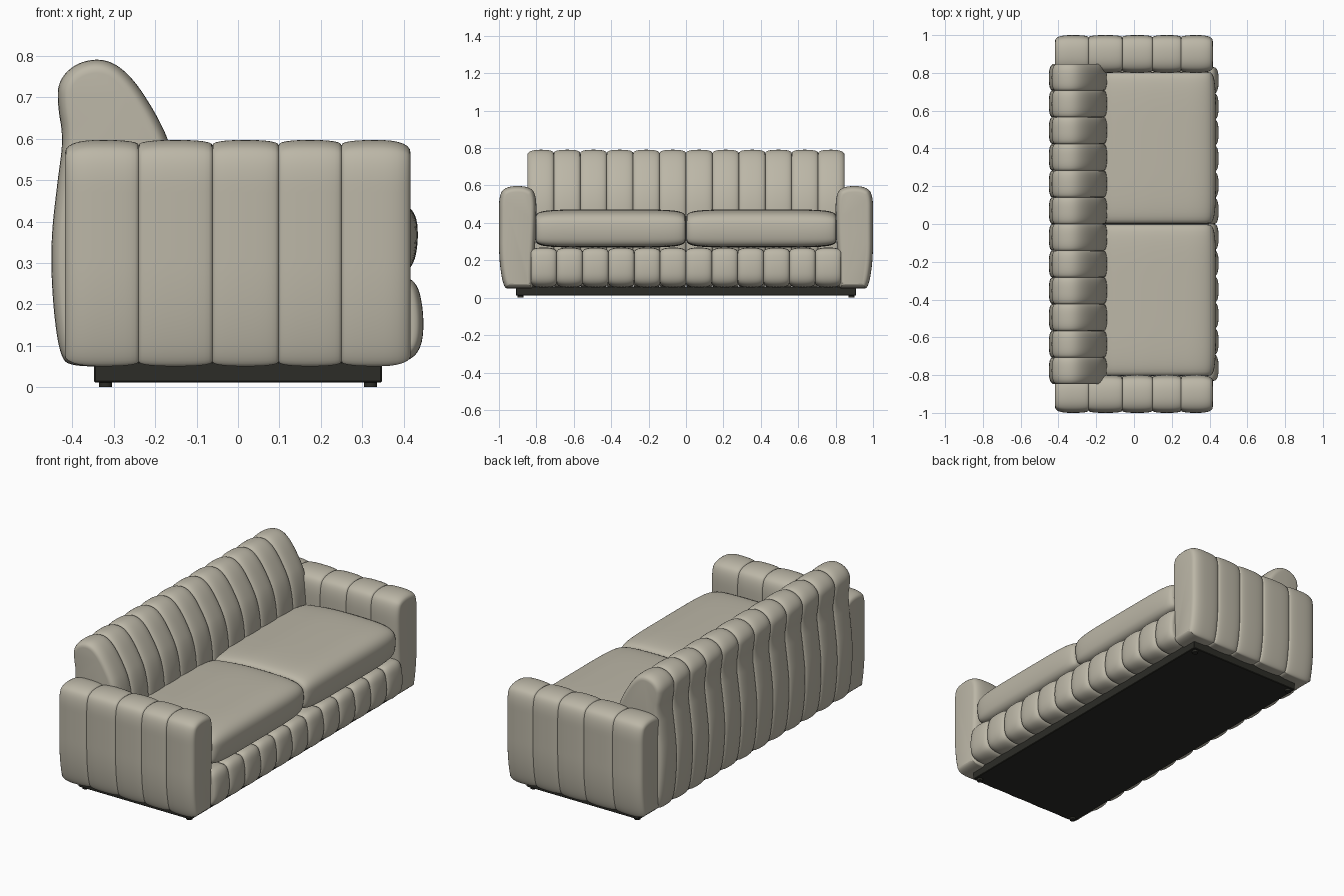
import bpy, bmesh, math
from mathutils import Vector

if "Cube" in bpy.data.objects:
    bpy.data.objects.remove(bpy.data.objects["Cube"], do_unlink=True)


def make_material(name, rgb):
    mat = bpy.data.materials.new(name)
    mat.use_nodes = True
    color = (*rgb, 1.0)
    mat.diffuse_color = color
    mat.node_tree.nodes["Principled BSDF"].inputs["Base Color"].default_value = color
    return mat


LEATHER = make_material("warm grey leather", (0.50, 0.47, 0.385))
DARK = make_material("dark base", (0.025, 0.025, 0.02))


def finish(name, bm, mat, angle):
    bmesh.ops.recalc_face_normals(bm, faces=bm.faces)
    mesh = bpy.data.meshes.new(name)
    bm.to_mesh(mesh)
    bm.free()
    mesh.materials.append(mat)
    obj = bpy.data.objects.new(name, mesh)
    bpy.context.collection.objects.link(obj)
    bpy.ops.object.select_all(action="DESELECT")
    obj.select_set(True)
    bpy.context.view_layer.objects.active = obj
    bpy.ops.object.shade_smooth_by_angle(angle=math.radians(angle))
    return obj


def round_profile(points, steps=3):
    """Round a closed control polygon by repeated corner cutting."""
    pts = [Vector(p) for p in points]
    for _ in range(steps):
        cut = []
        for a, b in zip(pts, pts[1:] + pts[:1]):
            cut += [a.lerp(b, 0.25), a.lerp(b, 0.75)]
        pts = cut
    return pts


def outward_normals(pts):
    n = len(pts)
    area = sum(pts[i - 1].x * pts[i].y - pts[i].x * pts[i - 1].y for i in range(n))
    sign = 1 if area > 0 else -1
    out = []
    for i in range(n):
        t = (pts[(i + 1) % n] - pts[i - 1]).normalized()
        out.append(Vector((t.y, -t.x)) * sign)
    return out


def padded(name, points, breaks, axis, seam, end, power=2.5, samples=14):
    """Sweep a profile along an axis, pinching it at every seam and rounding the ends."""
    pts = round_profile(points)
    normals = outward_normals(pts)
    bm = bmesh.new()
    rings = []
    for c, (a, b) in enumerate(zip(breaks, breaks[1:])):
        for s in range(1 if c else 0, samples + 1):
            u = -math.cos(math.pi * s / samples)
            outer = (c == 0 and u < 0) or (c == len(breaks) - 2 and u > 0)
            fall = 1 - max(0.0, 1 - abs(u) ** power) ** (1 / power)
            inset = (end if outer else seam) * fall
            t = (a + b) / 2 + u * (b - a) / 2
            ring = []
            for p, n in zip(pts, normals):
                q = p - n * inset
                ring.append(bm.verts.new((q.x, t, q.y) if axis == "y" else (t, q.x, q.y)))
            rings.append(ring)
    for r0, r1 in zip(rings, rings[1:]):
        for i in range(len(pts)):
            j = (i + 1) % len(pts)
            bm.faces.new((r0[i], r0[j], r1[j], r1[i]))
    bm.faces.new(rings[0])
    bm.faces.new(rings[-1])
    return finish(name, bm, LEATHER, 55)


def even(lo, hi, count):
    return [lo + (hi - lo) * i / count for i in range(count + 1)]


# Channelled backrest
back = [(-0.3, 0.05), (-0.4, 0.05), (-0.43, 0.07), (-0.448, 0.2), (-0.453, 0.35),
        (-0.436, 0.5), (-0.422, 0.6), (-0.436, 0.68), (-0.435, 0.74), (-0.39, 0.785),
        (-0.32, 0.795), (-0.26, 0.755), (-0.2, 0.665), (-0.16, 0.58), (-0.14, 0.46),
        (-0.14, 0.2), (-0.2, 0.05)]
padded("backrest", back, even(-0.848, 0.848, 12), "y", 0.02, 0.032)

# Channelled front rail under the cushions
rail = [(0.3, 0.055), (0.4, 0.055), (0.445, 0.09), (0.45, 0.18), (0.43, 0.265),
        (0.36, 0.268), (-0.3, 0.268), (-0.3, 0.055)]
padded("front_rail", rail, even(-0.83, 0.83, 12), "y", 0.025, 0.025)

# Arms and seat cushions, mirrored across the middle
arm = [(0.815, 0.05), (0.815, 0.12), (0.8, 0.4), (0.8, 0.56), (0.85, 0.597), (0.95, 0.597),
       (1.0, 0.56), (1.0, 0.4), (1.0, 0.2), (0.975, 0.05), (0.94, 0.05), (0.85, 0.05)]
cushion = [(-0.2, 0.27), (-0.2, 0.44), (0, 0.47), (0.2, 0.473), (0.36, 0.467), (0.43, 0.43),
           (0.437, 0.35), (0.42, 0.28), (0.36, 0.268), (0, 0.268)]
for side, label in ((1, "left"), (-1, "right")):
    padded(label + "_arm", [(side * y, z) for y, z in arm],
           [-0.418, -0.24, -0.062, 0.098, 0.25, 0.417], "x", 0.013, 0.032)
    padded(label + "_seat_cushion", cushion, sorted([side * 0.002, side * 0.805]),
           "y", 0.06, 0.06, power=5, samples=28)

# Recessed plinth
bm = bmesh.new()
bmesh.ops.create_cube(bm, size=1)
for v in bm.verts:
    v.co = Vector((v.co.x * 0.695, v.co.y * 1.82, 0.036 + v.co.z * 0.05))
bmesh.ops.bevel(bm, geom=bm.edges[:], offset=0.003, segments=1, affect="EDGES")
finish("plinth", bm, DARK, 30)

# Small feet at the corners
for sx, front in ((1, "front"), (-1, "back")):
    for sy, label in ((1, "left"), (-1, "right")):
        bm = bmesh.new()
        bmesh.ops.create_cone(bm, cap_ends=True, segments=20, radius1=0.016,
                              radius2=0.016, depth=0.02)
        bmesh.ops.translate(bm, verts=bm.verts, vec=(sx * 0.32, sy * 0.885, 0.01))
        finish(f"{front}_{label}_foot", bm, DARK, 30)
